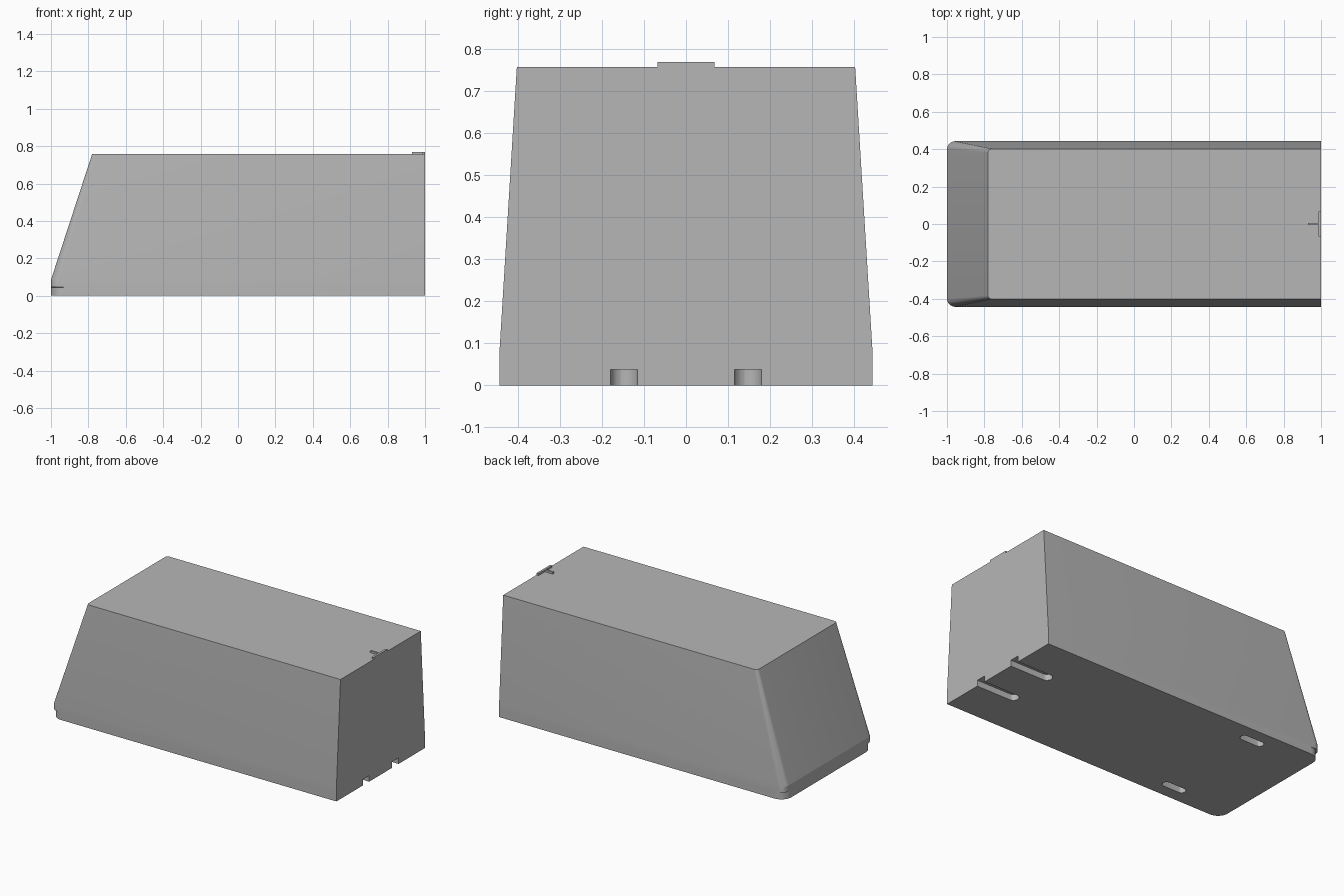
import bpy, bmesh, math

cube = bpy.data.objects.get("Cube")
if cube:
    bpy.data.objects.remove(cube, do_unlink=True)

grey = bpy.data.materials.new("plain_grey")
grey.use_nodes = True
grey.diffuse_color = (0.47, 0.47, 0.47, 1)
grey.node_tree.nodes["Principled BSDF"].inputs["Base Color"].default_value = grey.diffuse_color


def arc(cx, cy, r, start, end, steps=8):
    angles = [math.radians(start + (end - start) * i / steps) for i in range(steps + 1)]
    return [(cx + r * math.cos(a), cy + r * math.sin(a)) for a in angles]


def loft(name, rings):
    """Skin a stack of (z, outline) rings into a closed solid."""
    bm = bmesh.new()
    loops = [[bm.verts.new((x, y, z)) for x, y in outline] for z, outline in rings]
    for low, high in zip(loops, loops[1:]):
        for i in range(len(low)):
            j = (i + 1) % len(low)
            bm.faces.new((low[i], low[j], high[j], high[i]))
    bm.faces.new(loops[0][::-1])
    bm.faces.new(loops[-1])
    bmesh.ops.recalc_face_normals(bm, faces=bm.faces[:])
    mesh = bpy.data.meshes.new(name)
    bm.to_mesh(mesh)
    bm.free()
    obj = bpy.data.objects.new(name, mesh)
    bpy.context.collection.objects.link(obj)
    mesh.materials.append(grey)
    return obj


def body_outline(x_end, half, r):
    """Square at the +x end, rounded corners at the other."""
    return ([(1, -half), (1, half)]
            + arc(x_end + r, half - r, r, 90, 180)
            + arc(x_end + r, r - half, r, 180, 270))


def slot_outline(x0, x1, y, r):
    return arc(x1 - r, y, r, -90, 90, 12) + arc(x0 + r, y, r, 90, 270, 12)


# Tapered body with a raked end and a small step at the foot of its corners
body = loft("body", [
    (0, body_outline(-1, 0.443, 0.07)),
    (0.045, body_outline(-1, 0.443, 0.07)),
    (0.047, body_outline(-1, 0.443, 0.045)),
    (0.085, body_outline(-1, 0.443, 0.045)),
    (0.757, body_outline(-0.78, 0.402, 0.02)),
])

# Underside slots: two open at the square end, two closed near the raked end
bpy.context.view_layer.objects.active = body
for x0, x1, y, r in ((0.73, 1.1, 0.147, 0.032), (-0.66, -0.50, 0.341, 0.025)):
    for side in (-1, 1):
        outline = slot_outline(x0, x1, y * side, r)
        cutter = loft("slot_cutter", [(-0.05, outline), (0.038, outline)])
        cutter.hide_render = True
        cut = body.modifiers.new("slot", 'BOOLEAN')
        cut.operation = 'DIFFERENCE'
        cut.solver = 'EXACT'
        cut.object = cutter
        bpy.ops.object.modifier_apply(modifier=cut.name)
        bpy.data.objects.remove(cutter, do_unlink=True)

for obj in bpy.context.selected_objects:
    obj.select_set(False)
body.select_set(True)
bpy.ops.object.shade_smooth_by_angle(angle=math.radians(15))

# Thin T-shaped ridge on the roof at the square end
loft("roof_ridge", [(z, [
    (1, -0.068), (1, 0.068), (0.986, 0.068), (0.986, 0.006),
    (0.93, 0.006), (0.93, -0.006), (0.986, -0.006), (0.986, -0.068),
]) for z in (0.75, 0.769)])
